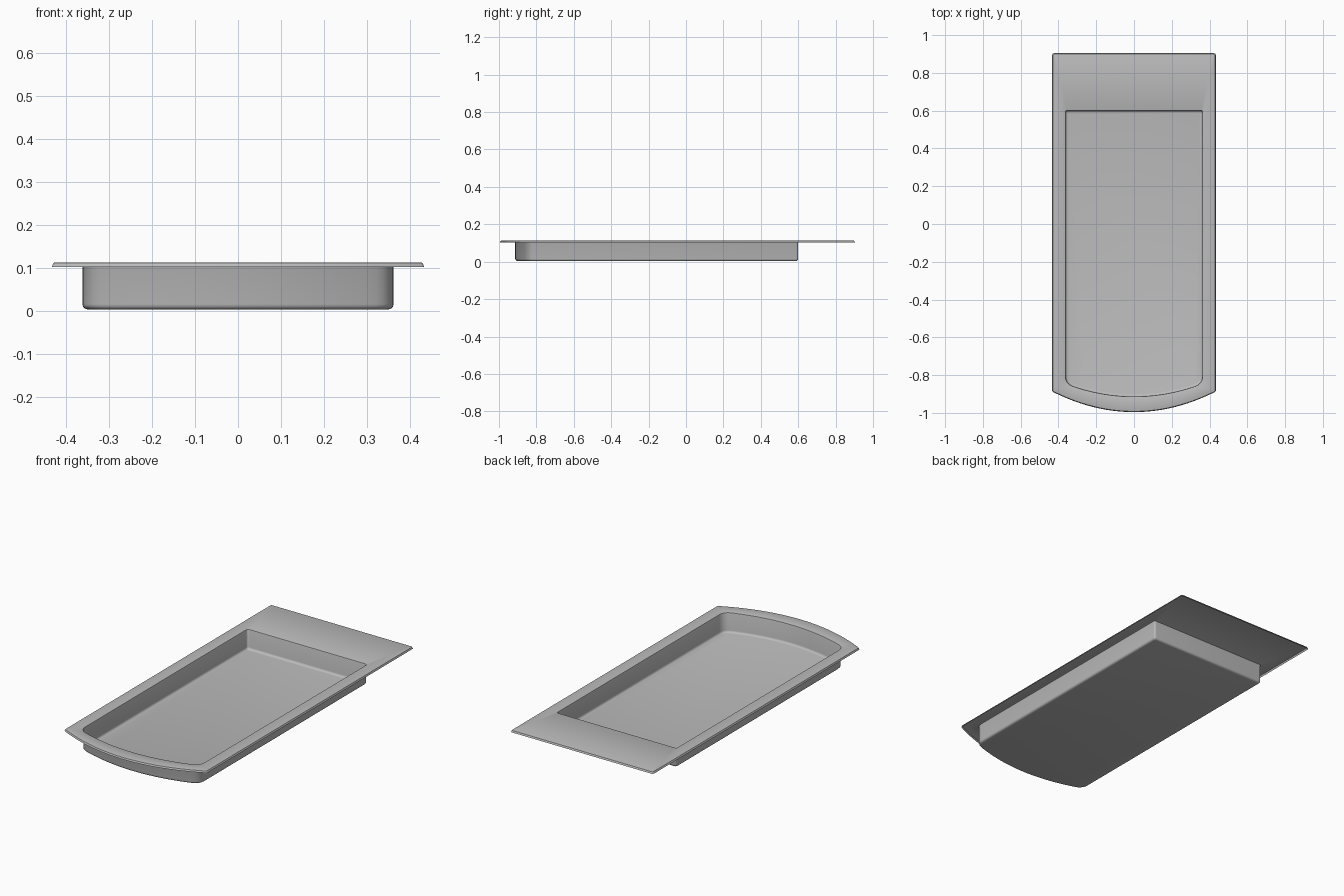
import bpy, bmesh, math
from mathutils import Vector

cube = bpy.data.objects.get("Cube")
if cube:
    bpy.data.objects.remove(cube, do_unlink=True)

grey = bpy.data.materials.new("satin_grey")
grey.use_nodes = True
colour = (0.5, 0.5, 0.5, 1)
grey.diffuse_color = colour
grey.node_tree.nodes["Principled BSDF"].inputs["Base Color"].default_value = colour


def fillet(before, corner, after, steps=5):
    """Rounded corner between two straight runs."""
    a, b, c = Vector(before), Vector(corner), Vector(after)
    return [a.lerp(b, i / steps).lerp(b.lerp(c, i / steps), i / steps)
            for i in range(steps + 1)]


def outline(half, back, tip, bow, front_r, back_r, steps=12):
    """Closed outline: bowed front, straight sides, square back."""
    def arc(x):
        return tip + bow * x * x
    end = half - front_r
    right = [Vector((end * i / steps, arc(end * i / steps))) for i in range(steps)]
    right += fillet((end, arc(end)), (half, arc(half)), (half, arc(half) + front_r))
    right += fillet((half, back - back_r), (half, back), (half - back_r, back))
    left = [Vector((-p.x, p.y)) for p in reversed(right[1:])]
    return right + left


def well(inset, z):
    """Ring of the recessed basin, moved outwards by a negative inset."""
    return outline(0.362 - inset, 0.6 - inset, -0.913 + inset, 0.52,
                   0.04, 0.012), z


def rim(inset, z):
    """Ring of the outer lip."""
    return outline(0.433 - inset, 0.904 - inset, -0.996 + inset, 0.58,
                   0.006, 0.01), z


# Rings from the floor, up the walls, over the flat rim and down its edge
rings = [well(0.012, 0.003)]
for angle in (30, 60, 90):
    a = math.radians(angle)
    rings.append(well(0.012 * (1 - math.sin(a)), 0.003 + 0.012 * (1 - math.cos(a))))
rings += [well(0, 0.107), well(-0.0015, 0.1105), well(-0.005, 0.112),
          rim(0.007, 0.112), rim(0.004, 0.111), rim(0, 0.102)]

bm = bmesh.new()
loops = [[bm.verts.new((p.x, p.y, z)) for p in pts] for pts, z in rings]
bm.faces.new(loops[0])
for low, high in zip(loops, loops[1:]):
    n = len(low)
    for i in range(n):
        j = (i + 1) % n
        bm.faces.new((low[i], high[i], high[j], low[j]))
bmesh.ops.recalc_face_normals(bm, faces=bm.faces)
bm.faces.ensure_lookup_table()
if bm.faces[0].normal.z < 0:
    bmesh.ops.reverse_faces(bm, faces=bm.faces)

mesh = bpy.data.meshes.new("tray")
bm.to_mesh(mesh)
bm.free()
mesh.materials.append(grey)
tray = bpy.data.objects.new("tray", mesh)
bpy.context.collection.objects.link(tray)

# Smooth curves, crisp lip
bpy.ops.object.select_all(action="DESELECT")
tray.select_set(True)
bpy.context.view_layer.objects.active = tray
bpy.ops.object.shade_smooth_by_angle(angle=math.radians(40))
